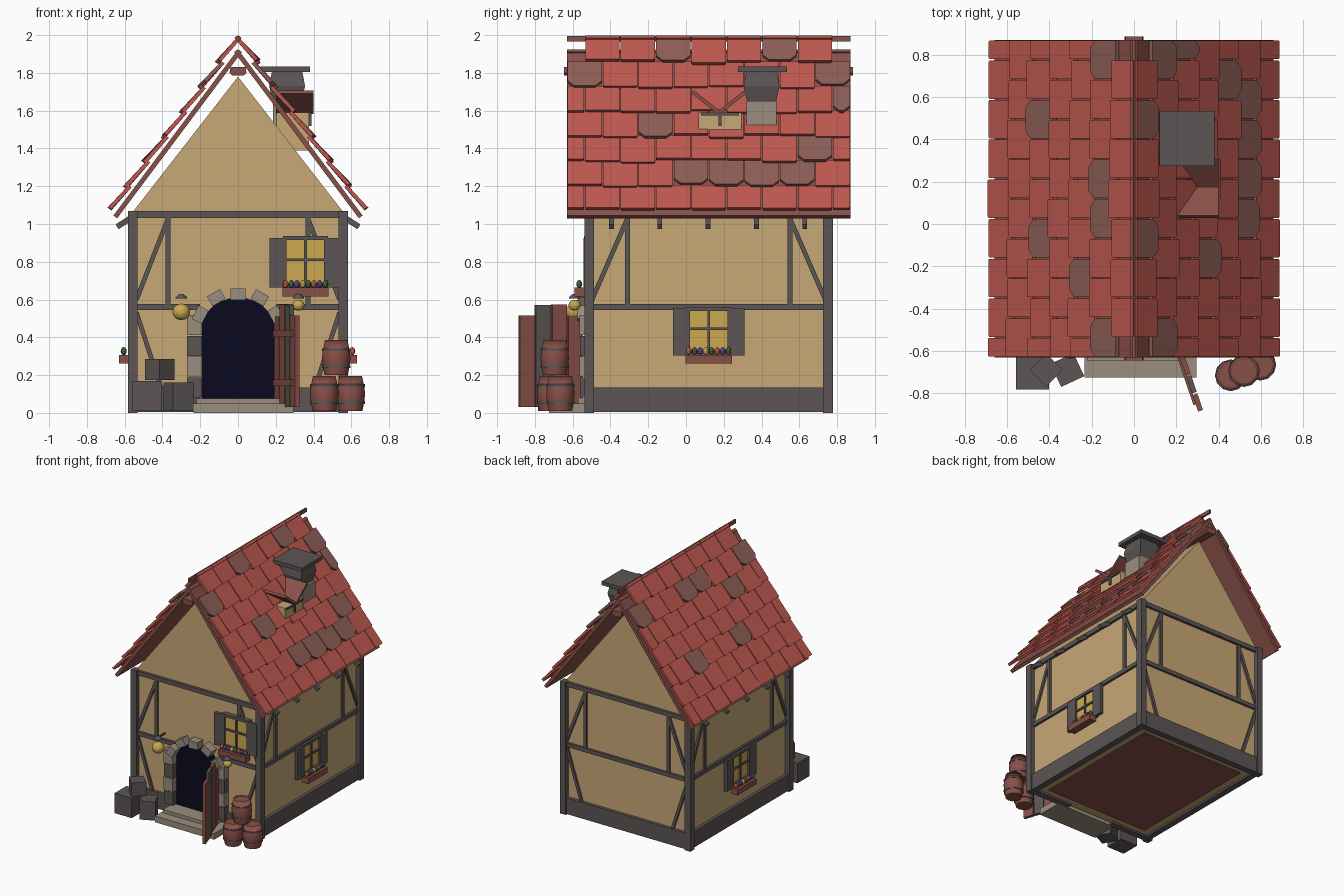
import bpy, bmesh, math, random
from mathutils import Matrix, Vector

if "Cube" in bpy.data.objects:
    bpy.data.objects.remove(bpy.data.objects["Cube"])

random.seed(4)
T, R = Matrix.Translation, Matrix.Rotation
I = Matrix.Identity(4)


def material(name, rgb):
    m = bpy.data.materials.new(name)
    m.diffuse_color = (*rgb, 1)
    m.use_nodes = True
    m.node_tree.nodes["Principled BSDF"].inputs["Base Color"].default_value = m.diffuse_color
    return m


plaster = material("plaster", (0.578, 0.392, 0.181))
red = material("red_tile", (0.515, 0.098, 0.08))
faded = material("faded_tile", (0.27, 0.112, 0.093))
timber = material("dark_timber", (0.107, 0.091, 0.091))
stone = material("light_stone", (0.328, 0.27, 0.21))
wood = material("red_wood", (0.25, 0.08, 0.066))
glow = material("yellow_glass", (0.61, 0.40, 0.08))
navy = material("navy_dark", (0.003, 0.003, 0.014))
green = material("flower_green", (0.04, 0.14, 0.04))
purple = material("flower_purple", (0.12, 0.05, 0.32))


def finish(name, bm, mats, M=I):
    bmesh.ops.recalc_face_normals(bm, faces=bm.faces)
    me = bpy.data.meshes.new(name)
    bm.to_mesh(me)
    bm.free()
    for m in mats:
        me.materials.append(m)
    ob = bpy.data.objects.new(name, me)
    ob.matrix_world = M
    bpy.context.collection.objects.link(ob)
    return ob


def box(name, loc, size, mat, M=I, rot=I):
    bm = bmesh.new()
    bmesh.ops.create_cube(bm, size=1, matrix=Matrix.Diagonal((*size, 1)))
    return finish(name, bm, [mat], M @ T(loc) @ rot)


def add_prism(bm, lower, upper, index=0):
    a = [bm.verts.new(p) for p in lower]
    b = [bm.verts.new(p) for p in upper]
    n = len(a)
    faces = [bm.faces.new(a), bm.faces.new(b)]
    faces += [bm.faces.new((a[i], a[(i + 1) % n], b[(i + 1) % n], b[i])) for i in range(n)]
    for f in faces:
        f.material_index = index


def prism(name, pts, y0, y1, mat, M=I):
    bm = bmesh.new()
    add_prism(bm, [(x, y0, z) for x, z in pts], [(x, y1, z) for x, z in pts])
    return finish(name, bm, [mat], M)


def beam(name, p, q, w, depth, mat, M=I, y=0):
    # straight bar between two (x, z) points
    d = Vector((q[0] - p[0], q[1] - p[1]))
    rot = R(-math.atan2(d.y, d.x), 4, 'Y')
    return box(name, ((p[0] + q[0]) / 2, y, (p[1] + q[1]) / 2), (d.length, depth, w), mat, M, rot)


def lathe(name, profile, mat, loc, sides=12):
    bm = bmesh.new()
    rings = [[bm.verts.new((r * math.cos(2 * math.pi * i / sides), r * math.sin(2 * math.pi * i / sides), z))
              for i in range(sides)] for r, z in profile]
    for a, b in zip(rings, rings[1:]):
        for i in range(sides):
            j = (i + 1) % sides
            bm.faces.new((a[i], a[j], b[j], b[i]))
    bm.faces.new(rings[0])
    bm.faces.new(rings[-1])
    ob = finish(name, bm, [mat], T(loc))
    for f in ob.data.polygons:
        f.use_smooth = len(f.vertices) == 4 and abs(f.normal.z) < 0.8
    return ob


# walls with gables, floor
prism("walls", [(-.545, .02), (.545, .02), (.545, 1.05), (.56, 1.06), (0, 1.78), (-.56, 1.06), (-.545, 1.05)],
      -.505, .745, plaster)
box("floor", (0, .12, .018), (.92, 1.1, .008), wood)

# timber frame; each side is drawn in local x/z with -y outward
front = T((0, -.505, 0))
back = T((0, .745, 0)) @ R(math.pi, 4, 'Z')
right = T((.545, .12, 0)) @ R(math.pi / 2, 4, 'Z')
left = T((-.545, .12, 0)) @ R(-math.pi / 2, 4, 'Z')
for M, half, inner, gap in ((front, .557, .37, .2), (back, .557, .37, 0), (right, .637, .43, 0), (left, .637, .43, 0)):
    beam("top_beam", (-half, 1.05), (half, 1.05), .035, .04, timber, M)
    for s in (-1, 1):
        beam("mid_beam", (s * gap, .56), (s * half, .56), .032, .036, timber, M)
        box("plinth", (s * (gap + half) / 2, 0, .07), (half - gap, .05, .13), timber, M)
        beam("stud", (s * inner, .56), (s * inner, 1.05), .026, .03, timber, M)
        beam("upper_brace", (s * (half - .02), .6), (s * inner, 1.03), .024, .028, timber, M)
        if half < .6:
            beam("lower_brace", (s * (half - .02), .53), (s * (half - .15), .13), .024, .028, timber, M)
for sx in (-1, 1):
    for y in (-.512, .752):
        box("corner_post", (sx * .557, y, .535), (.052, .052, 1.07), timber)
    for k in range(5):
        beam("rafter_end", (sx * .54, 1.05), (sx * .64, .985), .03, .025, timber, y=-.395 + .256 * k)

# roof: boards below, seven overlapping tile rows above
Z0, STEP, W = 1.975, .1636, .1875
FADED = {1: [(.15, .77), (.4, .72), (.47, .62), (.54, .55), (.6, .2), (.4, -.16), (.05, .5), (.06, -.05),
             (.15, -.55), (.6, .05), (.5, .4), (.25, .77)],
         -1: [(.17, .77), (.51, .5), (.17, .22), (.17, .03), (.5, -.06), (.29, -.25), (.17, -.55)]}


def slope(sx, s, n, y):
    return (sx * (.6 * s + .8 * n), y, Z0 - .8 * s + .6 * n)


for sx in (-1, 1):
    bm = bmesh.new()
    ends = [(.04, -.63), (1.14, -.63), (1.14, .87), (.04, .87)]
    add_prism(bm, [slope(sx, s, -.055, y) for s, y in ends], [slope(sx, s, -.03, y) for s, y in ends])
    finish("roof_boards", bm, [wood])

    tiles = []
    for row in range(7):
        shift = 0 if row % 2 else W / 2
        for k in range(8 if row % 2 else 9):
            y0 = max(-.63, -.63 + k * W - shift)
            y1 = min(.87, -.63 + (k + 1) * W - shift)
            if row == 0 and y1 - y0 < .15:
                continue
            tiles.append((row, y0 + .003, y1 - .003))
    old = {min(range(len(tiles)), key=lambda i: math.hypot((tiles[i][0] + .55) * STEP * .6 - px,
                                                           (tiles[i][1] + tiles[i][2]) / 2 - py))
           for px, py in FADED[sx]}
    bm = bmesh.new()
    for i, (row, y0, y1) in enumerate(tiles):
        s0 = -.02 + row * STEP
        s1 = s0 + STEP + (random.uniform(.0, .025) if row < 6 else 0)
        c = .035 if i in old else .006
        lift = random.uniform(.012, .018) + (.004 if i in old else 0)
        shape = [(s0, y0), (s1 - c, y0), (s1, y0 + c), (s1, y1 - c), (s1 - c, y1), (s0, y1)]
        top = [.01 + lift * (s - s0) / STEP - (.008 if row else 0) for s, y in shape]
        add_prism(bm, [slope(sx, s, n - .02, y) for (s, y), n in zip(shape, top)],
                  [slope(sx, s, n, y) for (s, y), n in zip(shape, top)], int(i in old))
    finish("roof_tiles", bm, [red, faded])
prism("ridge_beam", [(-.045, 1.80), (-.03, 1.785), (.03, 1.785), (.045, 1.80), (.04, 1.83), (-.04, 1.83)],
      -.645, .885, wood)
box("ridge_strip", (0, .12, 1.98), (.014, 1.5, .03), wood)

# chimney
box("chimney_base", (.27, .4, 1.53), (.17, .16, .24), stone)
for n, (z0, z1, a, b) in enumerate(((1.64, 1.73, .075, .095), (1.73, 1.81, .095, .08))):
    bm = bmesh.new()
    add_prism(bm, *[[(.26 + i * r, .4 + j * r, z) for i, j in ((-1, -1), (1, -1), (1, 1), (-1, 1))]
                    for z, r in ((z0, a), (z1, b))])
    finish("chimney_stack", bm, [timber])
box("chimney_cap", (.25, .405, 1.82), (.26, .26, .03), timber)

# small dormer with a valley roof
box("dormer", (.29, .18, 1.49), (.17, .23, .2), plaster)
box("dormer_bar", (.378, .18, 1.582), (.02, .2, .016), timber)
box("dormer_post", (.378, .18, 1.55), (.02, .018, .06), timber)
turn = R(math.pi / 2, 4, 'Z')
for s in (-1, 1):
    beam("dormer_roof", (0, 1.59), (s * .14, 1.7), .02, .2, wood, T((.30, .175, 0)) @ turn)

# windows with shutters and flower boxes
blooms = [red, green, purple, glow, green, red, purple, green]


def window(M, w, h, shutter, drop):
    box("window_glass", (0, -.01, 0), (w, .02, h), glow, M)
    for s in (-1, 1):
        box("window_side", (s * w / 2, -.018, 0), (.022, .036, h), timber, M)
        box("window_rail", (0, -.018, s * h / 2), (w + .02, .036, .022), timber, M)
        box("shutter", (s * (w / 2 + .045), -.025, -.005), (.07, .025, shutter), timber, M)
    box("mullion", (0, -.016, 0), (.014, .03, h), timber, M)
    box("crossbar", (0, -.016, .01), (w, .03, .014), timber, M)
    box("flower_box", (0, -.055, drop), (.245, .06, .045), wood, M)
    for k, m in enumerate(blooms):
        bm = bmesh.new()
        bmesh.ops.create_icosphere(bm, subdivisions=2, radius=.016)
        finish("flower", bm, [m], M @ T((-.105 + k * .03, -.06, drop + .042)) @ Matrix.Diagonal((.95, 1, 1.35, 1)))


window(front @ T((.357, 0, .80)), .22, .25, .26, -.16)
for M in (right, left):
    window(M @ T((0, 0, .435)), .22, .23, .25, -.15)

# doorway with stone arch, steps and open plank door
prism("doorway", [(-.19, .03), (.19, .03), (.19, .5), (.12, .58), (.05, .605), (-.05, .605), (-.12, .58), (-.19, .5)],
      -.512, -.503, navy)
for k in range(4):
    for s in (-1, 1):
        box("jamb_stone", (s * .23, -.525, .135 + k * .11), (.08, .07 + .01 * (k % 2), .105),
            stone if k in (1, 3) else timber)
for x, z, a in ((-.2, .52, -62), (-.115, .61, -30), (0, .628, 0), (.115, .61, 30), (.2, .52, 62)):
    box("arch_stone", (x, -.535, z), (.08, .08, .06), stone, I, R(math.radians(a), 4, 'Y'))
box("lower_step", (.03, -.62, .025), (.53, .21, .05), stone)
box("upper_step", (0, -.58, .062), (.44, .13, .03), stone)
angle = R(math.atan2(-.34, .115), 4, 'Z')
for k, (top, m) in enumerate(((.51, timber), (.575, wood), (.57, timber), (.515, wood))):
    box("door_plank", (.045 + k * .09, 0, (top + .03) / 2), (.082, .024, top - .03), wood if k == 0 else m,
        T((.2, -.545, 0)) @ angle)
for z in (.16, .42):
    box("door_brace", (.17, -.016, z), (.3, .014, .035), wood, T((.2, -.545, 0)) @ angle)

# lanterns
for x, r, z in ((-.30, .043, .535), (.32, .028, .57)):
    lathe("lantern", [(r * math.sin(a * math.pi / 8) + .004, z - r * math.cos(a * math.pi / 8)) for a in range(9)],
          glow, (x, -.59, 0))
    lathe("lantern_cap", [(.03, .605), (.03, .612), (.01, .63)], timber, (x, -.59, 0), 8)
    box("lantern_arm", (x, -.55, .618), (.012, .09, .012), timber)

# barrels
for x, y, z in ((.457, -.715, .01), (.597, -.665, .01), (.52, -.695, .2)):
    lathe("barrel", [(.05, .172), (.06, .172), (.06, .185), (.073, .12), (.075, .09), (.073, .06), (.062, 0)][::-1],
          wood, (x, y, z))
    for h in (.045, .135):
        lathe("barrel_band", [(.072, h - .007), (.0745, h - .007), (.0745, h + .007), (.072, h + .007)],
              timber, (x, y, z))

# stacked stone blocks
for x, y, z, s, h, a in ((-.48, -.705, .09, .155, .16, 0), (-.315, -.69, .085, .12, .15, 25),
                         (-.415, -.69, .23, .11, .11, 45)):
    box("stone_block", (x, y, z), (s, s, h), timber, I, R(math.radians(a), 4, 'Z'))
